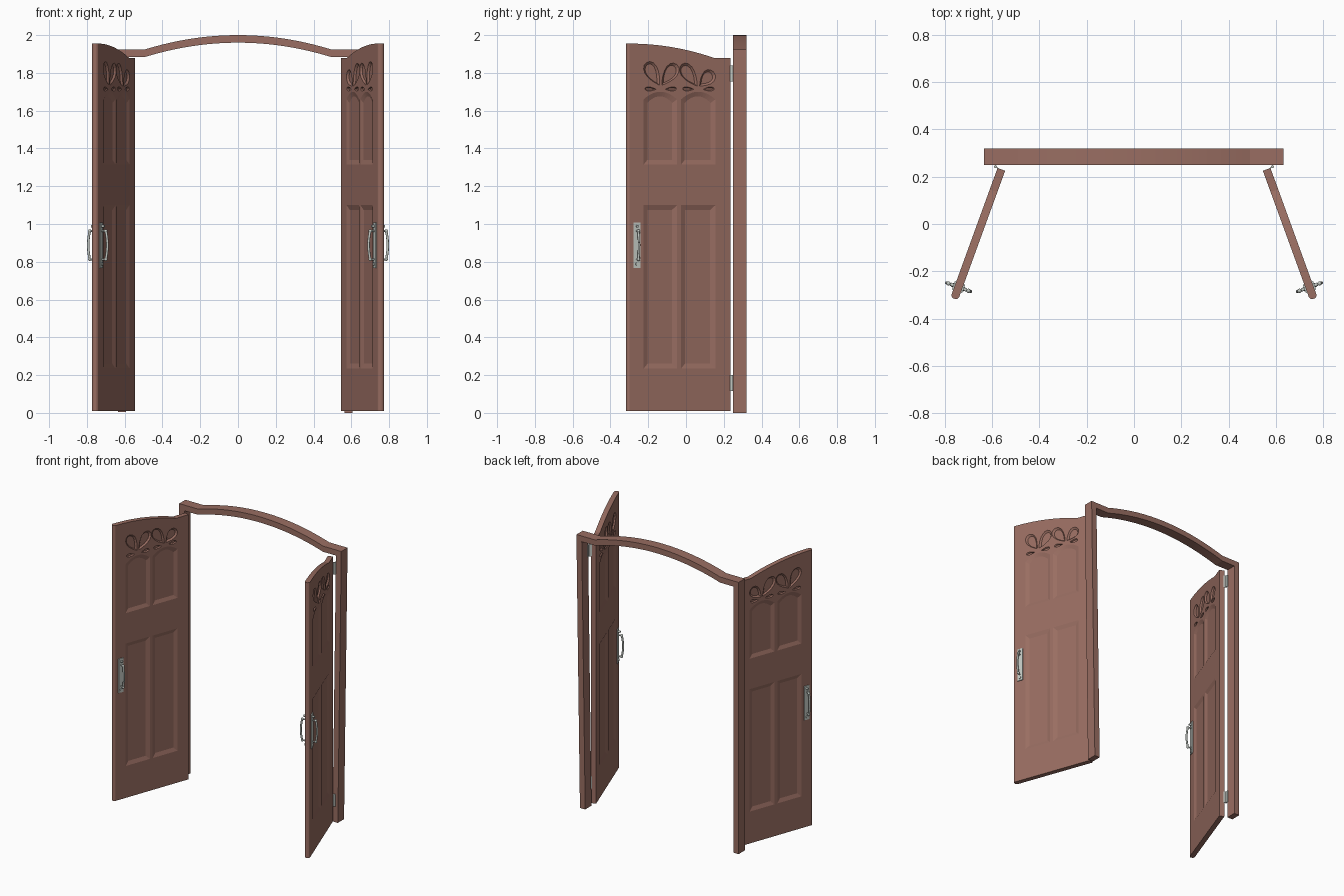
import bpy, bmesh, math
from mathutils import Matrix, Vector

cube = bpy.data.objects.get("Cube")
if cube:
    bpy.data.objects.remove(cube)


def material(name, rgb):
    m = bpy.data.materials.new(name)
    m.use_nodes = True
    m.diffuse_color = (*rgb, 1)
    m.node_tree.nodes["Principled BSDF"].inputs["Base Color"].default_value = (*rgb, 1)
    return m


WOOD = material("red brown wood", (0.32, 0.155, 0.122))
METAL = material("pale grey metal", (0.56, 0.6, 0.56))


def finish(name, bm, mat, matrix=Matrix(), smooth=False):
    """Turn a bmesh into a placed object."""
    bm.transform(matrix)
    bmesh.ops.recalc_face_normals(bm, faces=bm.faces)
    mesh = bpy.data.meshes.new(name)
    bm.to_mesh(mesh)
    bm.free()
    mesh.materials.append(mat)
    obj = bpy.data.objects.new(name, mesh)
    bpy.context.collection.objects.link(obj)
    if smooth:
        bpy.ops.object.select_all(action='DESELECT')
        obj.select_set(True)
        bpy.context.view_layer.objects.active = obj
        bpy.ops.object.shade_smooth_by_angle(angle=math.radians(40))
    return obj


def bridge(bm, a, b):
    for i in range(len(a)):
        j = (i + 1) % len(a)
        bm.faces.new((a[i], a[j], b[j], b[i]))


def prism(bm, bottom, top):
    """Solid between two matching loops of points."""
    a = [bm.verts.new(p) for p in bottom]
    b = [bm.verts.new(p) for p in top]
    bridge(bm, a, b)
    bm.faces.new(a)
    bm.faces.new(b)


def box(bm, lo, hi):
    ring = [(lo[0], lo[1]), (hi[0], lo[1]), (hi[0], hi[1]), (lo[0], hi[1])]
    prism(bm, [(*p, lo[2]) for p in ring], [(*p, hi[2]) for p in ring])


def rod(bm, start, end, radius, sides=12):
    start, end = Vector(start), Vector(end)
    axis = end - start
    m = Matrix.Translation((start + end) / 2) @ axis.to_track_quat('Z', 'Y').to_matrix().to_4x4()
    bmesh.ops.create_cone(bm, cap_ends=True, segments=sides, radius1=radius,
                          radius2=radius, depth=axis.length, matrix=m)


# --- door frame: arched head and two posts ---
Y0, Y1 = 0.25, 0.32
SPAN, STEPS = 0.49, 32
arch = [(-0.635, 0)]
for i in range(STEPS + 1):
    t = 2 * i / STEPS - 1
    arch.append((SPAN * t, 0.075 * (1 - t * t)))
arch.append((0.632, 0))
outline = [(x, z + 1.925) for x, z in arch] + [(x, z + 1.885) for x, z in reversed(arch)]
bm = bmesh.new()
prism(bm, [(x, Y0, z) for x, z in outline], [(x, Y1, z) for x, z in outline])
finish("arched_head", bm, WOOD)


def post(name, x_top, x_bottom, z_bottom, width=0.041):
    bm = bmesh.new()
    loops = [[(x, Y0, z), (x + width, Y0, z), (x + width, Y1, z), (x, Y1, z)]
             for x, z in ((x_bottom, z_bottom), (x_top, 1.89))]
    prism(bm, *loops)
    finish(name, bm, WOOD)


post("left_post", 0.591, 0.564, 0)
post("right_post", -0.635, -0.635, 0.005)

# --- door outlines, as (distance from hinge, height) ---
HALF, BODY, LENGTH = 0.017, 0.567, 0.582
BASE, SHOULDER, CROWN = 0.01, 1.88, 1.955
COS = math.cos(math.radians(20))


def along(y):
    """Distance along the leaf for a given depth."""
    return (0.231 - y) / COS


def door_outline():
    pts = [(0, BASE), (BODY, BASE)]
    for i in range(17):
        t = 1 - i / 16
        pts.append((0.096 + (BODY - 0.096) * t, SHOULDER + (CROWN - SHOULDER) * (1 - (1 - t) ** 2)))
    return pts + [(0, SHOULDER)]


def panel(y_a, y_b, z0, z1, arch=0):
    u0, u1 = along(y_b), along(y_a)
    pts = [(u0, z0), (u1, z0)]
    if not arch:
        return pts + [(u1, z1), (u0, z1)]
    for i in range(13):
        t = 1 - i / 6
        pts.append(((u0 + u1) / 2 + t * (u1 - u0) / 2, z1 - arch * t * t))
    return pts


def petal(base, tip, width):
    """Teardrop pointed at its base."""
    a = Vector((along(base[0]), base[1]))
    b = Vector((along(tip[0]), tip[1]))
    d = b - a
    n = Vector((-d.y, d.x)).normalized() * width / 2
    pts = []
    for i in range(16):
        t = 2 * math.pi * i / 16
        pts.append(tuple(a + d * (1 - math.cos(t)) / 2 + n * math.sin(t) * math.sin(t / 2) * 1.3))
    return pts


def shrink(loop, border):
    axes = []
    for k in (0, 1):
        vals = [p[k] for p in loop]
        lo, hi = min(vals), max(vals)
        axes.append([(lo + hi) / 2 + (v - (lo + hi) / 2) * (1 - 2 * border / (hi - lo)) for v in vals])
    return list(zip(*axes))


COLUMNS = ((-0.23, -0.053), (-0.032, 0.15))
recesses = []
for a, b in COLUMNS:
    recesses.append((panel(a, b, 0.235, 1.1), 0.026, 0.009))
    recesses.append((panel(a, b, 1.315, 1.7, 0.04), 0.024, 0.009))
# carved flowers: two petals each, with a small curl under every petal
for base, tips in (((-0.14, 1.735), ((-0.215, 1.855), (-0.055, 1.845))),
                   ((0.06, 1.73), ((-0.028, 1.845), (0.14, 1.805)))):
    for tip in tips:
        s = 1 if tip[0] > base[0] else -1
        recesses.append((petal((base[0] + 0.006 * s, base[1]), tip, 0.075), 0.012, 0.01))
        recesses.append((petal((base[0] + 0.025 * s, 1.713), (base[0] + 0.083 * s, 1.716), 0.022),
                         0.005, 0.008))


def leaf_matrix(s):
    """Local axes: along the leaf, outward through its thickness, up."""
    a = math.radians(20)
    return Matrix(((s * math.sin(a), s * math.cos(a), 0, s * 0.561),
                   (-math.cos(a), math.sin(a), 0, 0.231),
                   (0, 0, 1, 0), (0, 0, 0, 1)))


def door_leaf(name, matrix):
    bm = bmesh.new()
    rims = []
    for w in (-1, 1):
        def ring(loop, depth):
            return [bm.verts.new((u, w * (HALF - depth), z)) for u, z in loop]
        rims.append(ring(door_outline(), 0))
        holes = [ring(r[0], 0) for r in recesses]
        edges = [bm.edges.new((loop[i - 1], loop[i]))
                 for loop in [rims[-1]] + holes for i in range(len(loop))]
        bmesh.ops.triangle_fill(bm, use_beauty=True, edges=edges, normal=(0, w, 0))
        for hole, (loop, border, depth) in zip(holes, recesses):
            floor = ring(shrink(loop, border), depth)
            bridge(bm, hole, floor)
            bm.faces.new(floor)
    bridge(bm, *rims)
    finish(name, bm, WOOD, matrix)


def closing_edge(name, matrix):
    half = [(BODY, HALF), (BODY + 0.006, HALF * 0.95), (BODY + 0.012, HALF * 0.7),
            (LENGTH, HALF * 0.3)]
    ring = half + [(u, -w) for u, w in reversed(half)]
    bm = bmesh.new()
    prism(bm, [(*p, BASE) for p in ring], [(*p, CROWN) for p in ring])
    finish(name, bm, WOOD, matrix)


def handle(name, matrix, w):
    u, face = 0.53, HALF * w
    bm = bmesh.new()
    lo, hi = sorted((face, face + 0.006 * w))
    box(bm, (u - 0.019, lo, 0.768), (u + 0.019, hi, 1.008))
    # bowed grip
    path = []
    for i in range(11):
        t = i / 5 - 1
        path.append((u, face + w * (0.028 + 0.009 * (1 - t * t)), 0.888 + 0.075 * t))
    for p, q in zip(path, path[1:]):
        rod(bm, p, q, 0.0065)
    for p in (path[0], path[-1]):
        rod(bm, (u, face, p[2]), p, 0.005)
        bmesh.ops.create_uvsphere(bm, u_segments=12, v_segments=8, radius=0.009,
                                  matrix=Matrix.Translation(p))
    # lock cylinder and thumb latch
    rod(bm, (u, face, 0.788), (u, face + 0.011 * w, 0.788), 0.009)
    rod(bm, (u, face, 0.988), (u, face + 0.02 * w, 0.988), 0.007)
    finish(name, bm, METAL, matrix, True)


def hinge(name, s, z0, z1):
    bm = bmesh.new()
    rod(bm, (s * 0.586, 0.243, z0), (s * 0.586, 0.243, z1), 0.006)
    box(bm, (0.586 * s - 0.002, 0.243, z0), (0.586 * s + 0.002, 0.262, z1))
    ring = [(0.584, 0.246), (0.588, 0.242), (0.572, 0.229), (0.569, 0.233)]
    prism(bm, [(s * x, y, z0) for x, y in ring], [(s * x, y, z1) for x, y in ring])
    finish(name, bm, METAL, smooth=True)


# --- two open doors with handles on both faces ---
for side, s in (("left", 1), ("right", -1)):
    m = leaf_matrix(s)
    door_leaf(side + "_door", m)
    closing_edge(side + "_door_closing_edge", m)
    handle(side + "_outer_handle", m, 1)
    handle(side + "_inner_handle", m, -1)
    hinge(side + "_upper_hinge", s, 1.755, 1.84)
    hinge(side + "_lower_hinge", s, 0.115, 0.2)
